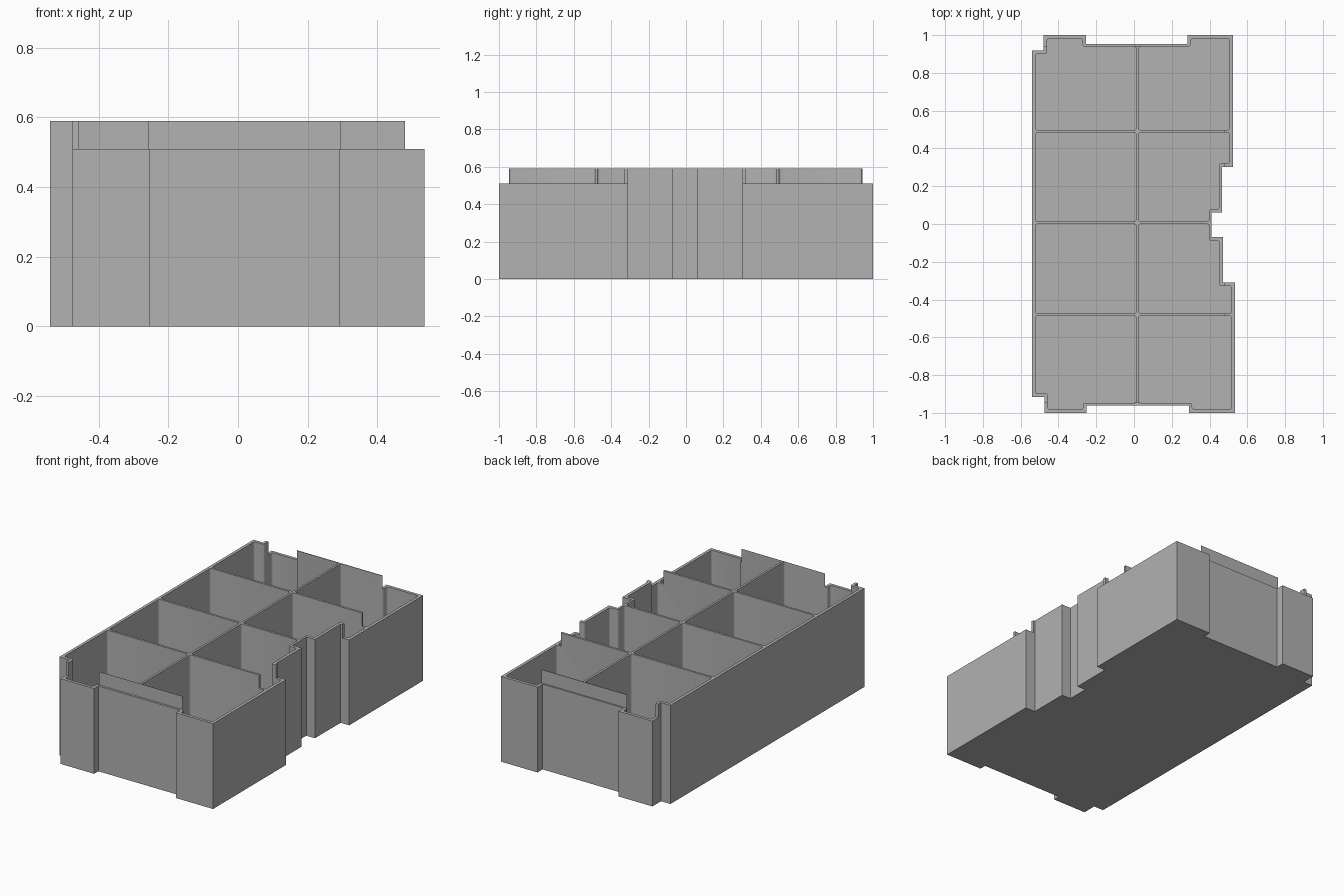
import bpy
import bmesh
from mathutils import Vector

RIM, LOW_RIM, FLOOR = 0.59, 0.51, 0.02
WALL, THIN = 0.018, 0.013

cube = bpy.data.objects.get("Cube")
if cube:
    bpy.data.objects.remove(cube, do_unlink=True)

grey = bpy.data.materials.new("plain_grey")
grey.use_nodes = True
grey.diffuse_color = (0.445, 0.445, 0.445, 1)
grey.node_tree.nodes["Principled BSDF"].inputs["Base Color"].default_value = grey.diffuse_color


def make_object(name, bm):
    bmesh.ops.recalc_face_normals(bm, faces=bm.faces)
    mesh = bpy.data.meshes.new(name)
    bm.to_mesh(mesh)
    bm.free()
    obj = bpy.data.objects.new(name, mesh)
    bpy.context.collection.objects.link(obj)
    return obj


def add_prism(bm, points, z0, z1):
    face = bm.faces.new([bm.verts.new((x, y, z0)) for x, y in points])
    top = bmesh.ops.extrude_face_region(bm, geom=[face])["geom"]
    verts = [v for v in top if isinstance(v, bmesh.types.BMVert)]
    bmesh.ops.translate(bm, verts=verts, vec=(0, 0, z1 - z0))


def prism(name, points, z0, z1):
    bm = bmesh.new()
    add_prism(bm, points, z0, z1)
    return make_object(name, bm)


def rectangle(x0, x1, y0, y1):
    return [(x0, y0), (x1, y0), (x1, y1), (x0, y1)]


def boolean(obj, cutter, operation):
    mod = obj.modifiers.new(operation.lower(), "BOOLEAN")
    mod.operation = operation
    mod.solver = "EXACT"
    mod.object = cutter
    graph = bpy.context.evaluated_depsgraph_get()
    graph.update()
    mesh = bpy.data.meshes.new_from_object(obj.evaluated_get(graph))
    obj.modifiers.clear()
    obj.data = mesh
    bpy.data.objects.remove(cutter, do_unlink=True)


def inset(points, thickness):
    """Move every wall of a counter-clockwise outline inward by its thickness."""
    pts = [Vector(p) for p in points]
    result = []
    for i, p in enumerate(pts):
        shifted = p.copy()
        for a, t in ((i - 1, thickness[i - 1]), (i, thickness[i])):
            d = (pts[(a + 1) % len(pts)] - pts[a]).normalized()
            shifted += Vector((-d.y, d.x)) * t
        result.append(tuple(shifted))
    return result


# Outer footprint, counter-clockwise from the front end of the straight wall
outline = [
    (-0.54, -0.915), (-0.475, -0.915), (-0.475, -1), (-0.252, -1),
    (-0.252, -0.96), (0.29, -0.96), (0.29, -1), (0.535, -1),
    (0.535, -0.31), (0.47, -0.31), (0.47, -0.07), (0.41, -0.07),
    (0.41, 0.06), (0.467, 0.06), (0.467, 0.302), (0.524, 0.302),
    (0.524, 1), (0.282, 1), (0.282, 0.952), (-0.254, 0.952),
    (-0.254, 1), (-0.478, 1), (-0.478, 0.918), (-0.54, 0.918),
]
# Thinner walls in the three recesses
walls = [THIN if i in (4, 11, 18) else WALL for i in range(len(outline))]
tray = prism("divided_tray", outline, 0, RIM)

# Eight compartments, separated by one long and three cross dividers
x_lines, y_lines, half = [-0.7, 0.018, 0.7], [-1.2, -0.48, 0.006, 0.491, 1.2], 0.0065
bm = bmesh.new()
for x0, x1 in zip(x_lines, x_lines[1:]):
    for y0, y1 in zip(y_lines, y_lines[1:]):
        add_prism(bm, rectangle(x0 + half, x1 - half, y0 + half, y1 - half), -0.1, 1)
cells = make_object("compartment_blocks", bm)
pockets = prism("compartment_cutter", inset(outline, walls), FLOOR, 0.8)
boolean(pockets, cells, "INTERSECT")

# Round the upright corners of the compartments
bm = bmesh.new()
bm.from_mesh(pockets.data)
bmesh.ops.remove_doubles(bm, verts=bm.verts, dist=0.0001)
bmesh.ops.dissolve_limit(bm, angle_limit=0.01, verts=bm.verts, edges=bm.edges)
upright = [e for e in bm.edges if abs(e.verts[0].co.z - e.verts[1].co.z) > 0.1]
bmesh.ops.bevel(bm, geom=upright, offset=0.012, segments=4, profile=0.5,
                affect="EDGES", clamp_overlap=True)
bm.to_mesh(pockets.data)
bm.free()
boolean(tray, pockets, "DIFFERENCE")

# Lower the rim along the front, back and recessed side
for area in (rectangle(-1, 1, -1.2, -0.947),
             rectangle(-1, 1, 0.943, 1.2),
             rectangle(0.48, 1, -1.2, 1.2)):
    boolean(tray, prism("rim_cutter", area, LOW_RIM, 1), "DIFFERENCE")

tray.data.materials.clear()
tray.data.materials.append(grey)
for face in tray.data.polygons:
    face.material_index = 0
bpy.ops.object.select_all(action="DESELECT")
tray.select_set(True)
bpy.context.view_layer.objects.active = tray
bpy.ops.object.shade_smooth_by_angle()
